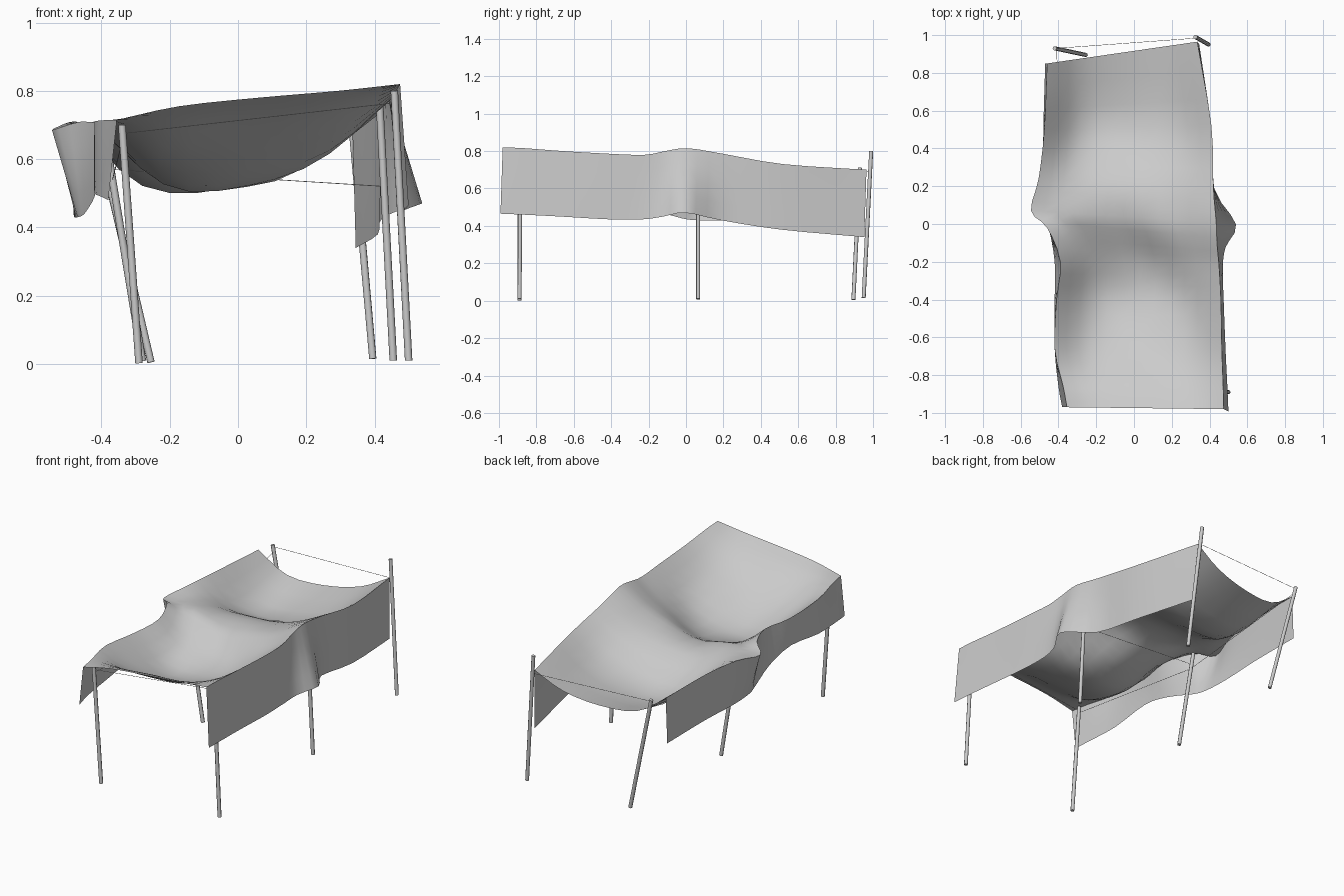
import bpy, bmesh, math
from mathutils import Vector

if "Cube" in bpy.data.objects:
    bpy.data.objects.remove(bpy.data.objects["Cube"])

# Cloth stations, front to back:
# yL, yR, left hem x z, left edge x z, three sag heights, right edge x z, right hem x z
STATIONS = [
    (-.97, -.98, -.38, .48, -.355, .715, .755, .78, .80, .475, .82, .50, .465),
    (-.86, -.86, -.40, .49, -.375, .715, .715, .73, .755, .472, .815, .495, .46),
    (-.66, -.66, -.42, .50, -.42, .71, .60, .61, .67, .465, .80, .485, .45),
    (-.40, -.40, -.42, .53, -.41, .69, .53, .515, .62, .46, .785, .475, .435),
    (-.20, -.22, -.42, .49, -.39, .70, .56, .545, .65, .45, .78, .47, .435),
    (-.02, -.11, -.45, .44, -.46, .71, .64, .61, .69, .44, .80, .485, .45),
    (.07, .01, -.47, .43, -.545, .685, .68, .645, .71, .435, .815, .54, .47),
    (.24, .20, -.48, .43, -.505, .705, .64, .64, .69, .42, .785, .425, .43),
    (.50, .52, -.48, .44, -.475, .71, .52, .515, .59, .41, .73, .41, .38),
    (.85, .965, -.47, .43, -.46, .70, .585, .57, .61, .335, .70, .345, .34),
]


def spline(pts, t):
    """Catmull-Rom through a list of vectors, t runs 0..1."""
    n = len(pts) - 1
    i = min(int(t * n), n - 1)
    u = t * n - i
    b, c = pts[i], pts[i + 1]
    a = pts[i - 1] if i else b * 2 - c
    d = pts[i + 2] if i + 2 <= n else c * 2 - b
    return 0.5 * (b * 2 + (c - a) * u + (a * 2 - b * 5 + c * 4 - d) * u * u
                  + (b * 3 - a - c * 3 + d) * u ** 3)


def control_row(s):
    yl, yr, hlx, hlz, lx, lz, z1, z2, z3, rx, rz, hrx, hrz = s
    left, right = Vector((lx, yl, lz)), Vector((rx, yr, rz))
    row = [Vector((hlx, yl, hlz)), left]
    for f, z in ((.22, z1), (.5, z2), (.78, z3)):
        p = left.lerp(right, f)
        p.z = z
        row.append(p)
    return row + [right, Vector((hrx, yr - .012, hrz))]


def cloth(name, rows=27, cols=12, hem=4):
    columns = list(zip(*[control_row(s) for s in STATIONS]))
    bm = bmesh.new()
    grid = []
    for j in range(rows + 1):
        t = j / rows
        c = [spline(col, t) for col in columns]
        line = [c[0].lerp(c[1], k / hem) for k in range(hem)]
        for k in range(cols + 1):
            u = k / cols
            p = spline(c[1:6], u)
            # soft diagonal folds, fading out at the edges
            fade = math.sin(math.pi * u) * math.sin(math.pi * t)
            p.z += .008 * fade * math.sin(16 * p.x + 13 * p.y)
            line.append(p)
        line += [c[5].lerp(c[6], k / hem) for k in range(1, hem + 1)]
        grid.append([bm.verts.new(p) for p in line])
    for a, b in zip(grid, grid[1:]):
        for k in range(len(a) - 1):
            bm.faces.new((a[k], a[k + 1], b[k + 1], b[k]))
    me = bpy.data.meshes.new(name)
    bm.to_mesh(me)
    bm.free()
    ob = bpy.data.objects.new(name, me)
    bpy.context.collection.objects.link(ob)
    smooth(ob, 60)


def smooth(ob, angle):
    bpy.ops.object.select_all(action='DESELECT')
    ob.select_set(True)
    bpy.context.view_layer.objects.active = ob
    bpy.ops.object.shade_smooth_by_angle(angle=math.radians(angle))


def rod(name, a, b, radius, sides):
    a, b = Vector(a), Vector(b)
    bpy.ops.mesh.primitive_cylinder_add(vertices=sides, radius=radius, depth=(b - a).length,
                                        location=(a + b) / 2)
    ob = bpy.context.object
    ob.name = name
    ob.rotation_euler = (b - a).to_track_quat('Z', 'Y').to_euler()
    smooth(ob, 50)


# Draped canopy with hanging sides
cloth("canopy_cloth")

# Six leaning poles: foot, top
POLES = {
    "front_left": ((-.29, -.89, .002), (-.34, -.89, .70)),
    "front_right": ((.50, -.89, .01), (.458, -.885, .80)),
    "middle_left": ((-.28, .065, .008), (-.385, .065, .645)),
    "middle_right": ((.455, .065, .01), (.415, .065, .76)),
    "back_left": ((-.255, .895, .005), (-.42, .93, .71)),
    "back_right": ((.395, .95, .015), (.325, .99, .80)),
}
for name, (foot, top) in POLES.items():
    rod(name + "_pole", foot, top, .011, 8)


# Thin ropes tied between poles at given heights
def at_height(name, z):
    a, b = map(Vector, POLES[name])
    return a.lerp(b, (z - a.z) / (b.z - a.z))


ROPES = [
    ("front_left", .675, "front_right", .765),
    ("middle_left", .57, "middle_right", .52),
    ("back_left", .70, "back_right", .69),
    ("front_left", .66, "middle_left", .54),
    ("middle_left", .54, "back_left", .67),
]
for p, zp, q, zq in ROPES:
    rod(f"{p}_to_{q}_rope", at_height(p, zp), at_height(q, zq), .0012, 5)
